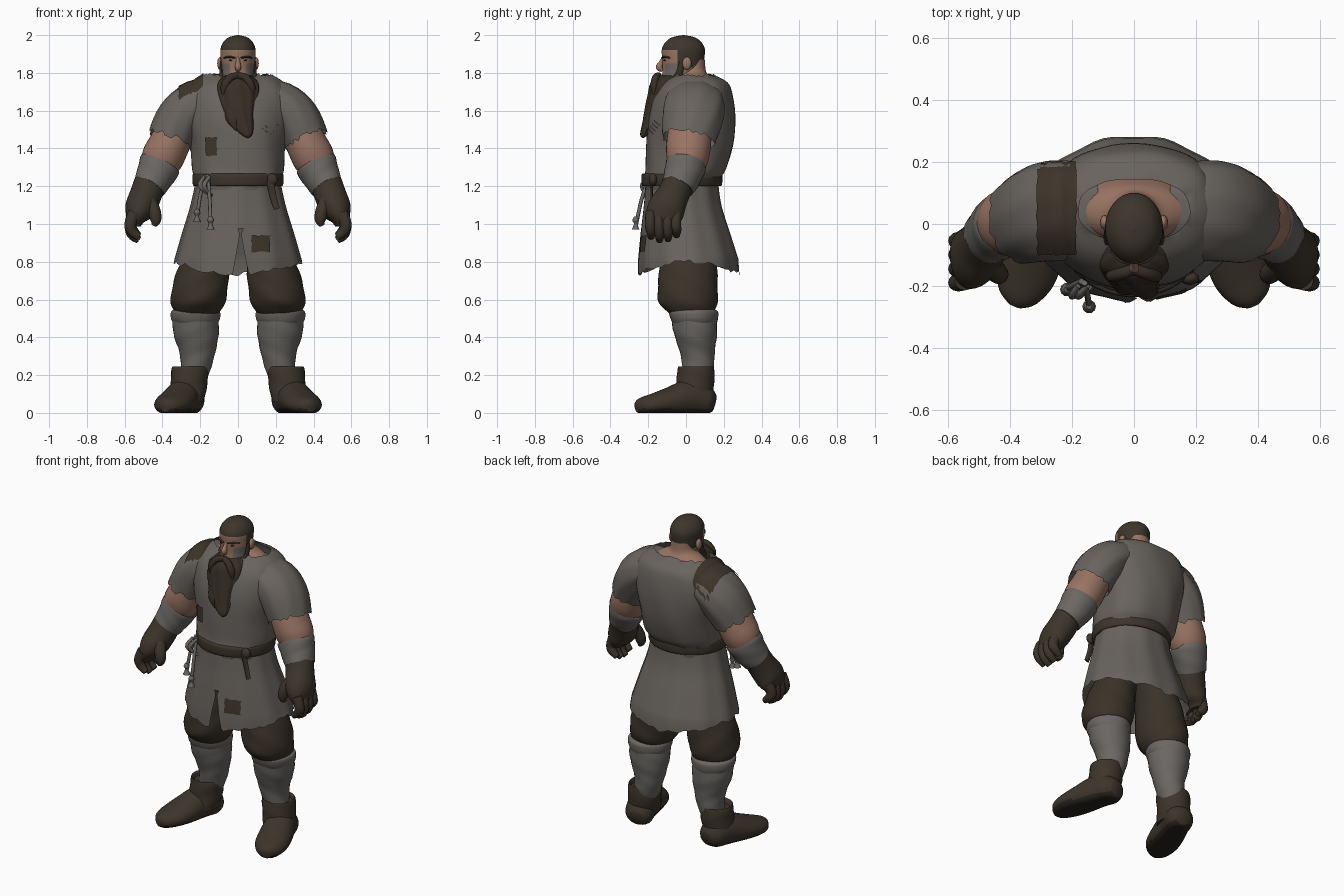
import bpy, bmesh, math, random
from mathutils import Vector
from mathutils.bvhtree import BVHTree

random.seed(4)
cube = bpy.data.objects.get("Cube")
if cube:
    bpy.data.objects.remove(cube, do_unlink=True)


def material(name, *rgb):
    mat = bpy.data.materials.new(name)
    mat.use_nodes = True
    mat.diffuse_color = (*rgb, 1)
    shader = mat.node_tree.nodes["Principled BSDF"]
    shader.inputs["Base Color"].default_value = (*rgb, 1)
    shader.inputs["Roughness"].default_value = 0.9
    return mat


cloth = material("grey cloth", .14, .125, .112)
wrap = material("grey wrapping", .145, .135, .125)
skin = material("skin", .32, .175, .125)
stubble = material("stubble", .17, .14, .125)
hair = material("dark hair", .046, .036, .025)
beard_brown = material("beard brown", .038, .028, .019)
trousers = material("trouser brown", .042, .032, .021)
leather = material("leather brown", .046, .035, .024)
sole = material("dark sole", .022, .017, .013)
patch = material("patch brown", .048, .035, .023)

X, Y, Z = Vector((1, 0, 0)), Vector((0, 1, 0)), Vector((0, 0, 1))


def make_object(name, bm, *mats):
    bmesh.ops.recalc_face_normals(bm, faces=bm.faces[:])
    mesh = bpy.data.meshes.new(name)
    bm.to_mesh(mesh)
    bm.free()
    for mat in mats:
        mesh.materials.append(mat)
    mesh.shade_smooth()
    mesh.set_sharp_from_angle(angle=math.radians(50))
    obj = bpy.data.objects.new(name, mesh)
    bpy.context.collection.objects.link(obj)
    return obj


def smooth_path(rings, steps):
    """Catmull-Rom interpolation of rings (x, y, z, radius, radius)."""
    out = []
    for i in range(len(rings) - 1):
        p, q, r, s = (rings[min(max(i + k, 0), len(rings) - 1)] for k in (-1, 0, 1, 2))
        for j in range(steps):
            t = j / steps
            out.append([b + t / 2 * (c - a + t * (2*a - 5*b + 4*c - d + t * (3*(b - c) + d - a)))
                        for a, b, c, d in zip(p, q, r, s)])
    return out + [list(rings[-1])]


def loft(name, rings, *mats, side=1, along=None, n=32, steps=4, ripple=0, waves=9, twist=0,
         square=1, ragged=0, dip=0, caps=True, floor=False, rule=None):
    """Skin elliptical rings: level ones, or square to the path if 'along' is set."""
    path = smooth_path(rings, steps)
    centres = [Vector(r[:3]) for r in path]
    bm, last = bmesh.new(), len(path) - 1
    loops = []
    for i, ring in enumerate(path):
        tangent, ref = Z, along or Y
        if along:
            tangent = (centres[min(i + 1, last)] - centres[max(i - 1, 0)]).normalized()
        v = (ref - tangent * ref.dot(tangent)).normalized()
        u = v.cross(tangent)
        loop = []
        for j in range(n):
            a = math.tau * j / n
            swell = 1 + ripple * math.sin(waves * a + twist * ring[2])
            c, s = (math.copysign(abs(w) ** square, w) for w in (math.cos(a), math.sin(a)))
            co = centres[i] + swell * (u * max(ring[3], .001) * c + v * max(ring[4], .001) * s)
            if i == last:
                co += tangent * (random.uniform(-ragged, ragged) - dip * s * s)
            if floor:
                co.z = max(co.z, 0)
            co.x *= side
            loop.append(bm.verts.new(co))
        loops.append(loop)
    for low, high in zip(loops, loops[1:]):
        for j in range(n):
            k = (j + 1) % n
            bm.faces.new((low[j], low[k], high[k], high[j]))
    if caps:
        bm.faces.new(loops[0])
        bm.faces.new(loops[-1])
    if rule:
        for f in bm.faces:
            f.material_index = rule(f.calc_center_median())
    return make_object(name, bm, *mats)


def drape(name, targets, mat, centre, u, v, inward, cells=10, rough=.004, lift=.008):
    """Lay a thin patch on the nearest surface of the targets."""
    trees = [BVHTree.FromPolygons([w.co for w in o.data.vertices],
                                  [p.vertices for p in o.data.polygons]) for o in targets]
    bm, grid = bmesh.new(), {}
    for i in range(cells + 1):
        for j in range(cells + 1):
            start = Vector(centre) + u * (2*i/cells - 1) + v * (2*j/cells - 1) - inward
            if i in (0, cells) or j in (0, cells):
                start += Vector(random.uniform(-rough, rough) for _ in range(3))
            hits = [h for h in (t.ray_cast(start, inward) for t in trees) if h[0]]
            if hits:
                hit = min(hits, key=lambda h: h[3])
                grid[i, j] = bm.verts.new(hit[0] - inward * lift)
    for i, j in grid:
        quad = [(i, j), (i + 1, j), (i + 1, j + 1), (i, j + 1)]
        if all(q in grid for q in quad):
            bm.faces.new([grid[q] for q in quad])
    return make_object(name, bm, mat)


def ball(name, centre, size, mat):
    bm = bmesh.new()
    bmesh.ops.create_uvsphere(bm, u_segments=16, v_segments=10, radius=1)
    bmesh.ops.scale(bm, vec=size, verts=bm.verts)
    bmesh.ops.translate(bm, vec=centre, verts=bm.verts)
    return make_object(name, bm, mat)


# Tunic body, skirt and belt
torso = loft("tunic_body", [(0, -.02, 1.18, .215, .19), (0, -.02, 1.24, .228, .2),
             (0, 0, 1.29, .243, .213), (0, .02, 1.42, .252, .23), (0, .03, 1.56, .28, .23),
             (0, .04, 1.68, .28, .207), (0, .05, 1.75, .24, .17), (0, .045, 1.79, .18, .1)],
             cloth, n=64, square=.87, ripple=.008, twist=12, ragged=.008, caps=False)
skirt = loft("tunic_skirt", [(0, -.02, 1.24, .22, .19), (0, -.015, 1.1, .25, .205),
             (0, 0, .95, .295, .237), (0, .017, .8, .338, .268)],
             cloth, n=64, steps=6, ripple=.014, waves=11, ragged=.012, dip=.065, caps=False)

# Front slit: open one column of the skirt into a wedge
bm = bmesh.new()
bm.from_mesh(skirt.data)
bm.verts.ensure_lookup_table()
slit = []
for row in range(len(bm.verts) // 64):
    left, right = bm.verts[row*64 + 48], bm.verts[row*64 + 49]
    if left.co.z < .96:
        gap = .035 * (.96 - left.co.z) / .2
        left.co.x, right.co.x = .012 - gap, .014 + gap
        slit += [f for f in left.link_faces if f in right.link_faces[:]]
bmesh.ops.delete(bm, geom=list(set(slit)), context="FACES")
bm.to_mesh(skirt.data)
bm.free()

loft("belt", [(0, -.022, z, r, r - .027) for z, r in
              ((1.2, .225), (1.207, .239), (1.258, .241), (1.268, .228))],
     leather, n=48, caps=False)
ball("belt_knot", (.18, -.175, 1.235), (.03, .022, .033), leather)
loft("belt_tail", [(.17, -.185, 1.23, .02, .008), (.185, -.18, 1.15, .018, .007),
                   (.205, -.185, 1.08, .016, .006)], leather, along=Y, n=10)
for k, cord in enumerate((((-.17, -.185, 1.26), (-.2, -.2, 1.15), (-.217, -.21, 1.03)),
                          ((-.16, -.19, 1.26), (-.15, -.235, 1.13), (-.145, -.265, .99)))):
    loft(f"cord_{k}", [(*p, .01, .01) for p in cord], wrap, along=Y, n=8)
    x, y, z = cord[-1]
    loft(f"cord_tassel_{k}", [(x, y, z + .05, .009, .009), (x, y, z + .03, .018, .018),
         (x, y, z + .01, .01, .01), (x, y, z - .02, .022, .022)], wrap, n=10, ripple=.1)
    loft(f"cord_loop_{k}", [(-.15 - .03*k, -.2, 1.25, .009, .009),
         (-.18 - .02*k, -.235, 1.2, .012, .01), (-.14, -.205, 1.15, .008, .008)], wrap, along=Y, n=8)

# Arms and legs
sleeves = []
for side, word in ((1, "left"), (-1, "right")):
    def limb(part, rings, *mats, **opts):
        return loft(f"{word}_{part}", rings, *mats, side=side, **opts)

    sleeves.append(limb("sleeve", [(.1, .05, 1.66, .11, .14), (.22, .045, 1.635, .122, .16),
                   (.3, .035, 1.56, .13, .16), (.36, .015, 1.445, .122, .142)], cloth, along=Y,
                   n=40, ripple=.015, twist=20, ragged=.014, caps=False))
    limb("upper_arm", [(.29, .03, 1.58, .1, .11), (.36, .015, 1.43, .108, .118),
         (.405, .005, 1.34, .11, .11), (.44, -.02, 1.27, .08, .08)], skin, along=Y)
    limb("bracer", [(.408, .002, 1.322, .1, .1), (.413, 0, 1.312, .112, .108),
         (.442, -.02, 1.25, .1, .1), (.472, -.045, 1.195, .088, .088)],
         wrap, along=Y, ripple=.012, waves=3, twist=90)
    limb("glove", [(.468, -.04, 1.215, .083, .083), (.49, -.07, 1.15, .084, .086),
         (.52, -.105, 1.08, .08, .1), (.54, -.115, 1.03, .055, .093),
         (.545, -.115, .99, .03, .07)], leather, along=Y)
    for k in range(4):
        y, drop = -.05 - .045*k, (.02, 0, -.005, .012)[k]
        limb(f"finger_{k}", [(.548, y, 1.06, .034, .03), (.57, y - .005, 1.0, .031, .028),
             (.56, y, .95 + drop, .028, .026), (.525, y, .918 + drop, .018, .018)],
             leather, along=Y, n=12)
    limb("thumb", [(.48, -.12, 1.13, .045, .042), (.445, -.155, 1.07, .035, .035),
         (.436, -.165, 1.02, .029, .028), (.445, -.165, .99, .012, .012)],
         leather, along=Y, n=14)

    limb("trouser_leg", [(.13, .02, .97, .1, .12), (.17, .015, .82, .125, .145),
         (.195, .01, .7, .145, .157), (.21, .01, .6, .146, .158),
         (.215, .02, .55, .13, .135), (.217, .03, .51, .1, .1)],
         trousers, n=40, ripple=.016, waves=4, twist=45)
    limb("leg_wrap", [(.225, .04, .52, .122, .122), (.222, .05, .42, .12, .114),
         (.215, .06, .32, .095, .092), (.222, .065, .24, .08, .083), (.24, .06, .16, .07, .07)],
         wrap, ripple=.014, waves=3, twist=70)
    limb("wrap_cuff", [(.225, .038, .548, .112, .112), (.225, .038, .535, .13, .13),
         (.225, .042, .5, .13, .126), (.225, .045, .475, .119, .117)], wrap, ripple=.014, waves=5)
    limb("boot_shaft", [(.252, .055, .22, .08, .08), (.252, .053, .245, .094, .095),
         (.255, .052, .21, .099, .099), (.262, .047, .13, .096, .1), (.27, .03, .06, .09, .1)],
         leather, ripple=.015, waves=2, twist=60)
    limb("boot_foot", [(.25, .148, .05, .05, .045), (.258, .11, .06, .083, .08),
         (.285, .03, .08, .09, .1), (.322, -.08, .06, .1, .078),
         (.352, -.17, .045, .096, .058), (.375, -.235, .035, .065, .045),
         (.386, -.262, .03, .025, .027)], leather, sole, along=Z, floor=True,
         rule=lambda c: int(c.z < .022))

    # Paired parts of the face
    limb("moustache", [(0, -.145, 1.785, .018, .018), (.04, -.16, 1.775, .02, .02),
         (.07, -.168, 1.73, .022, .02), (.078, -.168, 1.67, .005, .005)],
         beard_brown, along=Y, n=12)
    limb("brow", [(.014, -.123, 1.879, .005, .01), (.045, -.112, 1.885, .006, .01),
         (.072, -.085, 1.88, .004, .007)], hair, along=Y, n=8)
    limb("sideburn", [(.087, -.02, 1.86, .008, .015), (.088, -.035, 1.8, .01, .018),
         (.085, -.06, 1.75, .015, .025)], beard_brown, along=Y, n=12)
    ball(f"{word}_eye", (side * .036, -.112, 1.866), (.013, .008, .005), sole)
    ball(f"{word}_ear", (side * .095, .005, 1.85), (.015, .024, .034), skin)


# Head and neck
def head_rule(c):
    if c.z > 1.925 or (c.y > -.045 and c.z > 1.83):
        return 1
    return 2 if c.z < 1.85 and c.y < -.02 and abs(c.x) > .045 else 0


loft("head", [(0, -.06, 1.73, .04, .04), (0, -.045, 1.77, .076, .08), (0, -.02, 1.82, .086, .104),
              (0, -.015, 1.88, .092, .112), (0, -.014, 1.93, .092, .113),
              (0, -.014, 1.968, .074, .09), (0, -.014, 1.99, .045, .055),
              (0, -.014, 2.0, .004, .004)], skin, hair, stubble, n=48, steps=6, rule=head_rule)
loft("neck", [(0, .04, 1.64, .2, .14), (0, .04, 1.74, .178, .1), (0, .04, 1.775, .14, .085),
              (0, .035, 1.81, .08, .07), (0, .03, 1.87, .07, .07)], skin)
loft("nose", [(0, -.112, 1.885, .01, .012), (0, -.13, 1.855, .012, .014),
              (0, -.142, 1.83, .017, .018), (0, -.125, 1.812, .01, .01)], skin, along=Y, n=14)

# Beard with a forked tip
loft("beard", [(0, -.08, 1.785, .07, .06), (0, -.1, 1.745, .112, .085), (0, -.13, 1.68, .11, .072),
               (.003, -.165, 1.6, .088, .055), (.02, -.192, 1.53, .062, .04),
               (.045, -.22, 1.475, .03, .022), (.052, -.228, 1.455, .004, .004)],
     beard_brown, n=48, ripple=.04, waves=11, twist=18)
loft("beard_fork", [(-.03, -.165, 1.62, .045, .045), (-.028, -.2, 1.55, .035, .03),
                    (-.01, -.222, 1.495, .004, .004)], beard_brown, n=16, ripple=.06, waves=5)

# Sewn patches and stitches
upper = [torso, *sleeves]
drape("shoulder_patch", upper, patch, (-.25, .05, 1.71), Y * .15, X * .064, -Z,
      cells=14, lift=.009)
drape("chest_patch", upper, patch, (-.142, 0, 1.41), X * .031, Z * .05, Y, cells=6)
drape("skirt_patch", [skirt], patch, (.12, 0, .895), X * .048, Z * .042, Y, cells=6)
for k in range(4):
    drape(f"chest_stitch_{k}", upper, stubble, (.15 + .015*k, 0, 1.49 + .015*k),
          Vector((.022, 0, -.014)), Z * .004, Y, cells=3, rough=0)
